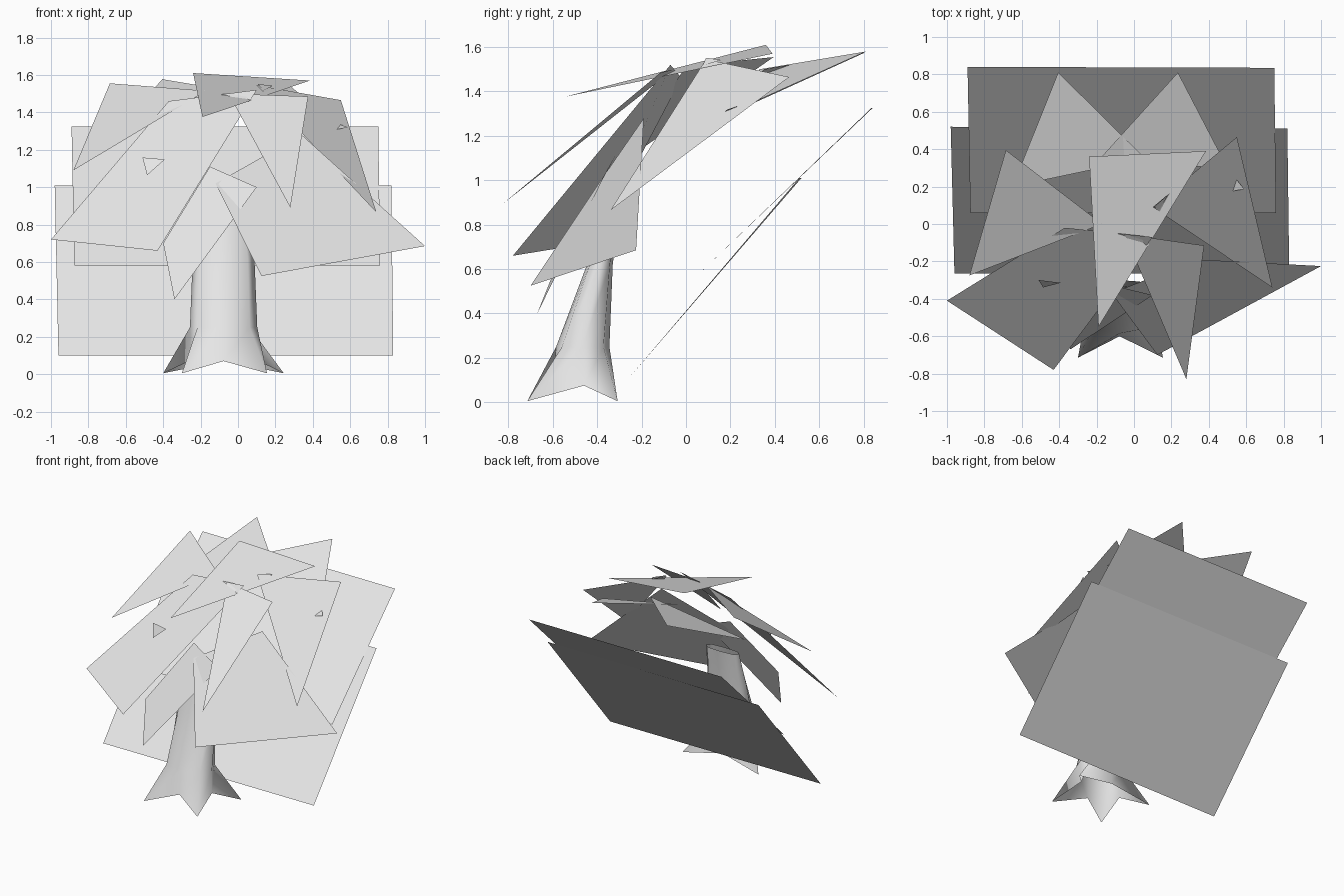
import bpy, bmesh, math
from mathutils import Vector

if "Cube" in bpy.data.objects:
    bpy.data.objects.remove(bpy.data.objects["Cube"])

grey = bpy.data.materials.new("plain_grey")
grey.diffuse_color = (0.8, 0.8, 0.8, 1)
grey.use_nodes = True
grey.node_tree.nodes["Principled BSDF"].inputs["Base Color"].default_value = grey.diffuse_color


def finish(name, bm, smooth=False):
    mesh = bpy.data.meshes.new(name)
    bm.to_mesh(mesh)
    bm.free()
    mesh.materials.append(grey)
    for p in mesh.polygons:
        p.use_smooth = smooth
    obj = bpy.data.objects.new(name, mesh)
    bpy.context.collection.objects.link(obj)
    return obj


def card(name, *points, lift=0.0):
    """Flat leaf card whose normal points upward."""
    bm = bmesh.new()
    face = bm.faces.new([bm.verts.new(p) for p in points])
    face.normal_update()
    if face.normal.z < 0:
        face.normal_flip()
        face.normal_update()
    shift = face.normal.copy() * lift
    for v in bm.verts:
        v.co += shift
    return finish(name, bm)


# two large sloping backing sheets
card("lower_back_sheet", (-.98, .52, 1.01), (.82, .51, 1.01), (.83, -.265, .10), (-.96, -.265, .10))
card("upper_back_sheet", (-.89, .84, 1.325), (.75, .835, 1.325), (.76, .06, .58), (-.875, .06, .58))

# leaf cards of the crown
card("left_leaf", (-1, -.41, .72), (-.43, -.78, .66), (.10, -.07, 1.52), (-.37, -.02, 1.46))
card("right_leaf", (1, -.225, .685), (.125, -.70, .525), (-.12, -.37, 1.02), (.34, -.19, 1.28))
card("inner_leaf", (-.34, -.67, .40), (-.40, -.55, .70), (-.15, -.32, 1.11), (.10, -.38, 1.0))
card("upper_left_leaf", (-.685, .395, 1.555), (-.88, -.275, 1.09), (-.17, 0, 1.515))
card("upper_right_leaf", (.55, .465, 1.465), (.74, -.34, .865), (.10, .09, 1.545))
card("front_leaf", (.375, -.115, 1.485), (.28, -.83, .89), (-.05, -.055, 1.50))
card("top_leaf", (-.24, .36, 1.61), (.385, .39, 1.57), (-.19, -.55, 1.375))
card("back_left_leaf", (-.405, .81, 1.577), (-.65, .20, 1.30), (.06, .35, 1.50))
card("back_right_leaf", (.235, .81, 1.58), (.50, .30, 1.35), (-.20, .33, 1.50))

# small leaf tips poking through the cards
card("left_tip", (-.51, -.29, 1.155), (-.39, -.305, 1.145), (-.485, -.33, 1.06), lift=.01)
card("right_tip", (.55, .24, 1.325), (.59, .19, 1.31), (.53, .18, 1.30), lift=.01)
card("top_tip", (.18, .165, 1.535), (.10, .095, 1.545), (.13, .08, 1.51), lift=.01)

# trunk: root star at the base, then flattened rings leaning backward
CX = -.077
rings = [[(-.30, -.715, .005), (CX, -.60, .07), (.155, -.715, .005), (.10, -.46, .075),
          (.245, -.308, .005), (CX, -.335, .07), (-.40, -.308, .005), (-.25, -.46, .075)]]
for z, cy, hx, hy in [(.25, -.465, .18, .12), (.62, -.388, .165, .058), (.87, -.335, .14, .035)]:
    ring = []
    for i in range(8):
        a = math.radians(225 + 45 * i)
        k = 1.1 if i % 2 == 0 else 1.0
        ring.append((CX + hx * k * math.cos(a), cy + hy * k * math.sin(a), z))
    rings.append(ring)

bm = bmesh.new()
loops = [[bm.verts.new(p) for p in ring] for ring in rings]
for low, high in zip(loops, loops[1:]):
    for i in range(8):
        j = (i + 1) % 8
        bm.faces.new((low[i], low[j], high[j], high[i]))
finish("trunk", bm, smooth=True)
